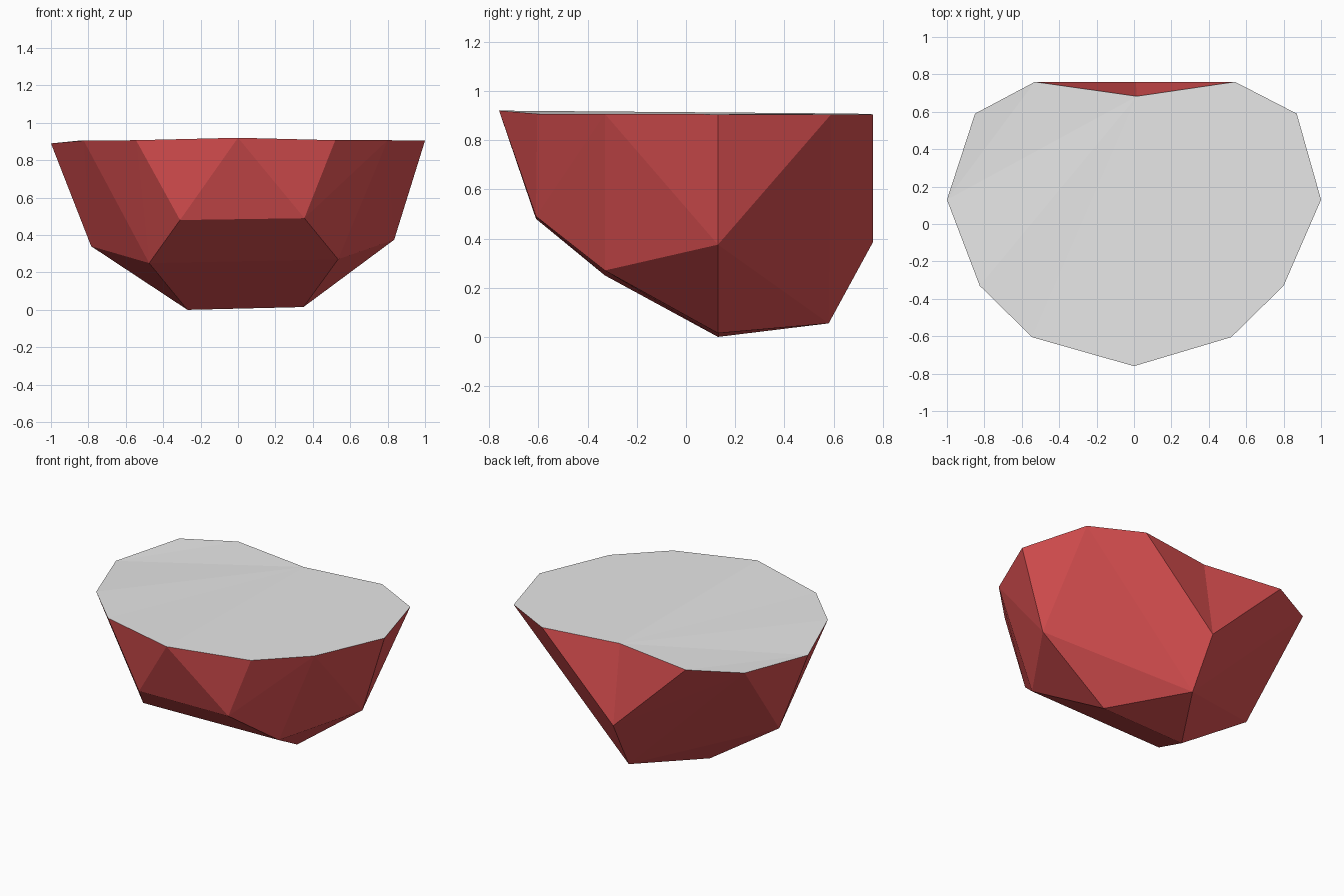
import bpy, bmesh
from mathutils import Vector

if "Cube" in bpy.data.objects:
    bpy.data.objects.remove(bpy.data.objects["Cube"])

def material(name, rgb):
    m = bpy.data.materials.new(name)
    m.diffuse_color = (*rgb, 1)
    m.use_nodes = True
    m.node_tree.nodes["Principled BSDF"].inputs["Base Color"].default_value = m.diffuse_color
    return m

# Corners of the flat top rim
rim = [(-0.53, 0.76, 0.905), (0.54, 0.76, 0.905), (0.87, 0.59, 0.905),
       (1.0, 0.13, 0.905), (0.8, -0.33, 0.907), (0.52, -0.605, 0.907),
       (0, -0.76, 0.92), (-0.545, -0.605, 0.907), (-0.825, -0.33, 0.905),
       (-1.0, 0.13, 0.89), (-0.85, 0.59, 0.905)]
# Corners of the faceted body below it
body = [(-0.27, 0.13, 0.0), (0.35, 0.13, 0.015), (0.02, 0.58, 0.055),
        (0.01, 0.76, 0.385), (-0.785, 0.13, 0.34), (0.835, 0.13, 0.375),
        (-0.475, -0.33, 0.25), (0.535, -0.33, 0.27),
        (-0.31, -0.61, 0.48), (0.355, -0.61, 0.49)]

bm = bmesh.new()
verts = [bm.verts.new(p) for p in rim + body]
bmesh.ops.convex_hull(bm, input=verts)
bm.normal_update()

# Merge the top into one cap
cap = [f for f in bm.faces if f.normal.z > 0.9]
bmesh.ops.dissolve_faces(bm, faces=cap)

# Push the middle of the rear rim edge inward as a notch
back = next(e for e in bm.edges
            if all((v.co - Vector(p)).length < 0.001
                   for v, p in zip(sorted(e.verts, key=lambda v: v.co.x), rim[:2])))
_, notch = bmesh.utils.edge_split(back, back.verts[0], 0.5)
notch.co = (0.015, 0.683, 0.908)

# Grey cap, red sides
bm.normal_update()
for f in bm.faces:
    f.material_index = 1 if f.normal.z > 0.9 else 0
    f.smooth = False
bmesh.ops.triangulate(bm, faces=bm.faces[:])
bmesh.ops.recalc_face_normals(bm, faces=bm.faces[:])

mesh = bpy.data.meshes.new("cut_rock")
bm.to_mesh(mesh)
bm.free()
mesh.materials.append(material("red", (0.73, 0.082, 0.085)))
mesh.materials.append(material("light grey", (0.8, 0.8, 0.8)))
bpy.context.collection.objects.link(bpy.data.objects.new("cut_rock", mesh))
